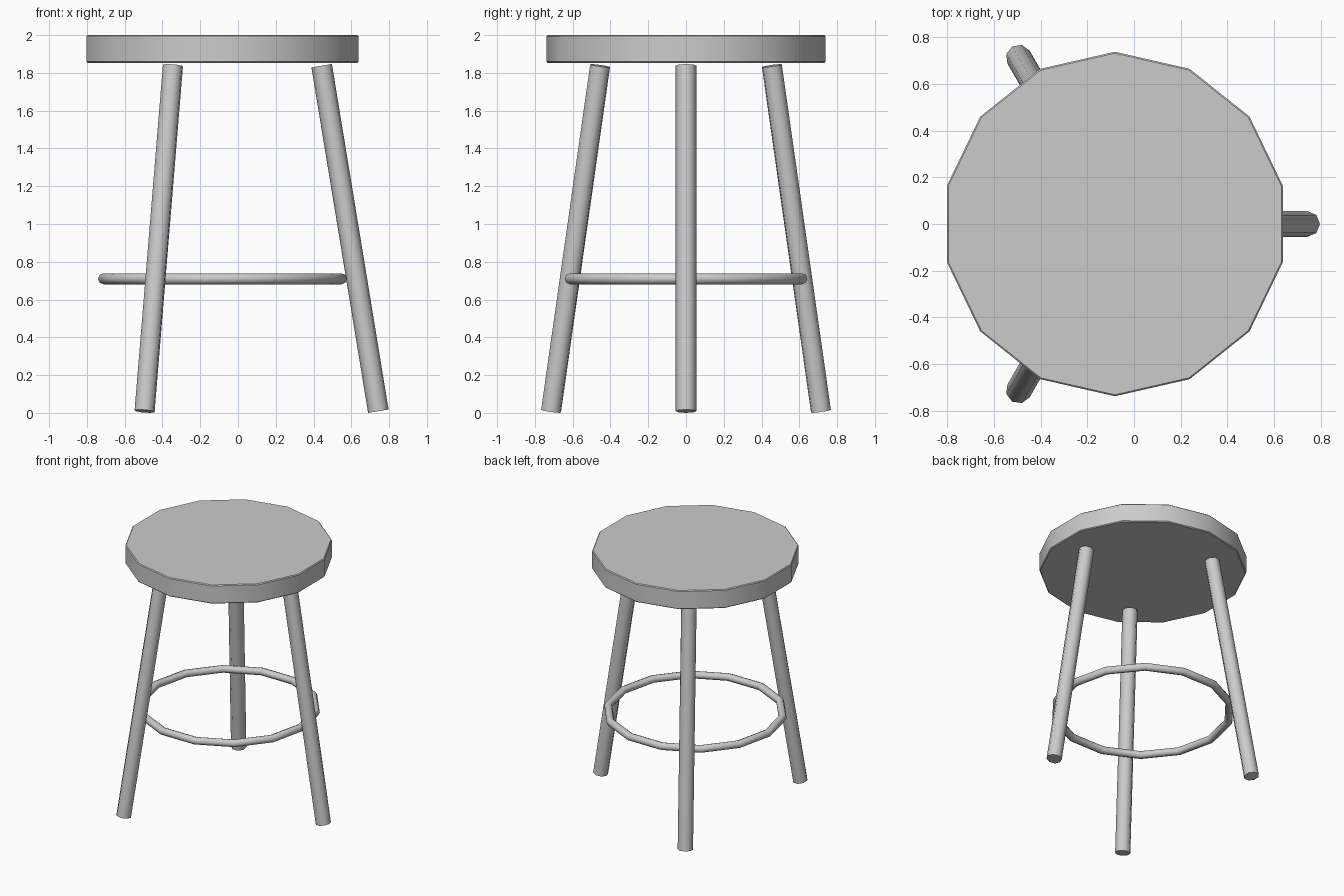
import bpy
from math import pi, cos, sin
from mathutils import Vector

if "Cube" in bpy.data.objects:
    bpy.data.objects.remove(bpy.data.objects["Cube"])

CX = -0.082  # stool axis
SIDES = 14


def finish(ob, name, angle):
    ob.name = name
    bpy.ops.object.shade_smooth_by_angle(angle=angle)
    return ob


# Round seat slab with a slightly softened rim
bpy.ops.mesh.primitive_cylinder_add(vertices=SIDES, radius=0.738, depth=0.147,
                                    location=(CX, 0, 1.9265))
seat = bpy.context.object
bevel = seat.modifiers.new("soft_rim", 'BEVEL')
bevel.width = 0.006
bevel.segments = 1
bevel.limit_method = 'ANGLE'
bevel.angle_limit = pi / 3
finish(seat, "seat", pi / 3)

# Foot ring
bpy.ops.mesh.primitive_torus_add(major_segments=SIDES, minor_segments=8,
                                 major_radius=0.63, minor_radius=0.029,
                                 location=(CX, 0, 0.71))
finish(bpy.context.object, "foot_ring", pi / 3)


# Three splayed legs
def leg(name, a):
    out = Vector((cos(a), sin(a), 0))
    base = Vector((CX, 0, 0))
    top = base + out * 0.525 + Vector((0, 0, 1.838))
    foot = base + out * 0.825 + Vector((0, 0, 0.009))
    axis = top - foot
    bpy.ops.mesh.primitive_cylinder_add(vertices=8, radius=0.055,
                                        depth=axis.length,
                                        location=(top + foot) / 2)
    ob = bpy.context.object
    # Lean inward, then turn to the leg's direction
    lean = Vector((0, 0, 1)).angle(axis)
    ob.rotation_euler = (0, -lean, a)
    finish(ob, name, pi / 3)


for name, a in (("right_leg", 0), ("back_left_leg", 2 * pi / 3),
                ("front_left_leg", -2 * pi / 3)):
    leg(name, a)
